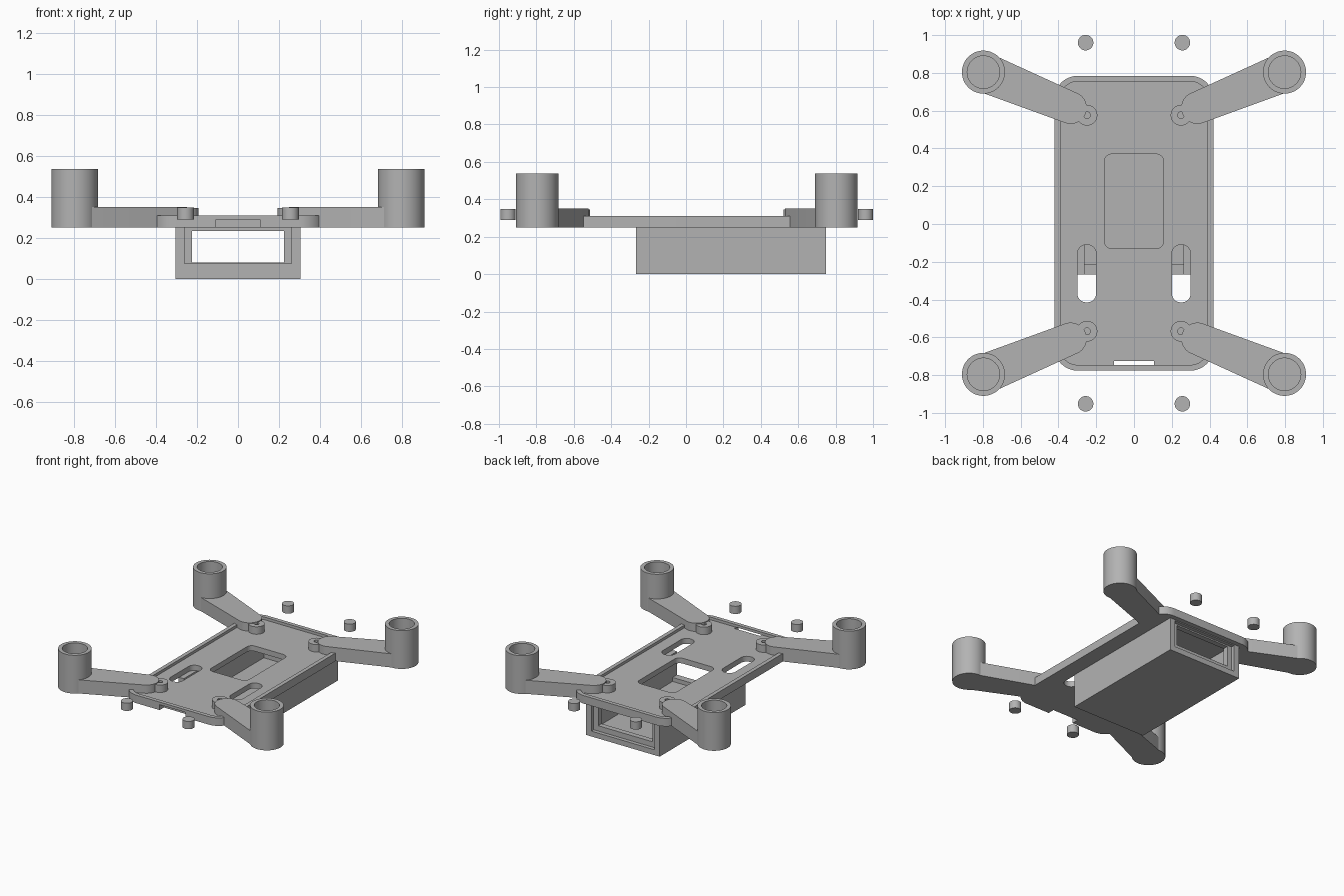
import bpy
import bmesh
import math
from mathutils import Vector

cube = bpy.data.objects.get("Cube")
if cube:
    bpy.data.objects.remove(cube, do_unlink=True)

# One neutral plastic colour
GREY = (0.45, 0.45, 0.45, 1)
plastic = bpy.data.materials.new("grey_plastic")
plastic.use_nodes = True
plastic.diffuse_color = GREY
plastic.node_tree.nodes["Principled BSDF"].inputs["Base Color"].default_value = GREY

# Main heights
BASE, FLOOR, RIM, ARM_TOP, MOUNT_TOP = 0.25, 0.29, 0.31, 0.352, 0.537
MID_Y = 0.004


def prism(name, outline, z0, z1):
    """Extrude a closed 2D outline upward."""
    bm = bmesh.new()
    face = bm.faces.new([bm.verts.new((x, y, z0)) for x, y in outline])
    top = bmesh.ops.extrude_face_region(bm, geom=[face])["geom"]
    moved = [v for v in top if isinstance(v, bmesh.types.BMVert)]
    bmesh.ops.translate(bm, verts=moved, vec=(0, 0, z1 - z0))
    bmesh.ops.recalc_face_normals(bm, faces=bm.faces)
    mesh = bpy.data.meshes.new(name)
    bm.to_mesh(mesh)
    bm.free()
    mesh.materials.append(plastic)
    obj = bpy.data.objects.new(name, mesh)
    bpy.context.collection.objects.link(obj)
    return obj


def arc(cx, cy, r, start, end, steps):
    return [(cx + r * math.cos(start + (end - start) * i / steps),
             cy + r * math.sin(start + (end - start) * i / steps))
            for i in range(steps + 1)]


def circle(cx, cy, r, sides=48):
    return arc(cx, cy, r, 0, math.tau, sides)[:-1]


def rounded(x0, x1, y0, y1, r):
    corners = [(x1 - r, y1 - r), (x0 + r, y1 - r), (x0 + r, y0 + r), (x1 - r, y0 + r)]
    quarter = math.pi / 2
    return [p for i, (cx, cy) in enumerate(corners)
            for p in arc(cx, cy, r, i * quarter, (i + 1) * quarter, 10)]


def box(name, x0, x1, y0, y1, z0, z1):
    return prism(name, [(x0, y0), (x1, y0), (x1, y1), (x0, y1)], z0, z1)


def tapered(a, ra, b, rb):
    """Outline wrapped around two circles of different size."""
    d = Vector(b) - Vector(a)
    heading = math.atan2(d.y, d.x)
    spread = math.acos((ra - rb) / d.length)
    return (arc(*a, ra, heading + spread, heading + math.tau - spread, 32)
            + arc(*b, rb, heading - spread, heading + spread, 24))


def cut(obj, cutters):
    """Subtract the cutters and bake the result."""
    for c in cutters:
        c.hide_render = True
        mod = obj.modifiers.new("cut", 'BOOLEAN')
        mod.operation = 'DIFFERENCE'
        mod.solver = 'EXACT'
        mod.object = c
    graph = bpy.context.evaluated_depsgraph_get()
    mesh = bpy.data.meshes.new_from_object(obj.evaluated_get(graph))
    obj.modifiers.clear()
    obj.data = mesh
    for c in cutters:
        bpy.data.objects.remove(c, do_unlink=True)
    return obj


parts = []

# Body plate: raised rim, window, strap slots and front port notch
plate = prism("body_plate", rounded(-0.42, 0.42, MID_Y - 0.78, MID_Y + 0.78, 0.12), BASE, RIM)
cutters = [
    prism("recess", rounded(-0.39, 0.39, MID_Y - 0.75, MID_Y + 0.75, 0.09), FLOOR, 0.4),
    prism("window", rounded(-0.157, 0.157, -0.13, 0.37, 0.04), 0.2, 0.4),
    box("port", -0.107, 0.107, -0.9, -0.725, 0.2, FLOOR + 0.0005),
]
for side in (-1, 1):
    x = side * 0.25
    cutters.append(prism("slot", rounded(x - 0.05, x + 0.05, -0.415, -0.11, 0.048), 0.2, 0.4))
parts.append(cut(plate, cutters))

# Battery bay under the plate: open front, lipped and recessed rear
bay = box("battery_bay", -0.305, 0.305, -0.268, 0.748, 0, BASE)
parts.append(cut(bay, [
    box("cavity", -0.262, 0.262, -0.215, 0.68, 0.045, 0.3),
    box("front_mouth", -0.262, 0.262, -0.4, -0.2, 0.075, 0.3),
    box("rear_mouth", -0.224, 0.224, 0.6, 0.9, 0.08, 0.233),
    box("rear_recess", -0.262, 0.262, 0.72, 0.9, 0.04, 0.243),
]))

# Four corners: arm, motor mount, screw boss and loose standoff
for end, sy in (("front", -1), ("rear", 1)):
    for hand, sx in (("right", -1), ("left", 1)):
        tag = end + "_" + hand

        def at(x, y):
            return (sx * x, MID_Y + sy * y)

        motor, root, screw = at(0.797, 0.8), at(0.335, 0.611), at(0.249, 0.572)
        arm = prism(tag + "_arm", tapered(motor, 0.105, root, 0.085), BASE, ARM_TOP)
        parts.append(cut(arm, [prism("bore", circle(*motor, 0.086), 0.3, 0.7)]))
        mount = prism(tag + "_motor_mount", circle(*motor, 0.114), BASE, MOUNT_TOP)
        parts.append(cut(mount, [prism("bore", circle(*motor, 0.086), 0.3, 0.7)]))
        boss = prism(tag + "_screw_boss", circle(*screw, 0.055, 32), FLOOR - 0.01, 0.346)
        parts.append(cut(boss, [prism("screw_hole", circle(*screw, 0.018, 16), FLOOR, 0.4)]))
        parts.append(prism(tag + "_standoff", circle(*at(0.256, 0.956), 0.041, 32), FLOOR, 0.348))

# Smooth the round walls, keep edges crisp
bpy.ops.object.select_all(action='DESELECT')
for p in parts:
    p.select_set(True)
bpy.context.view_layer.objects.active = parts[0]
bpy.ops.object.shade_smooth_by_angle(angle=math.radians(30))
